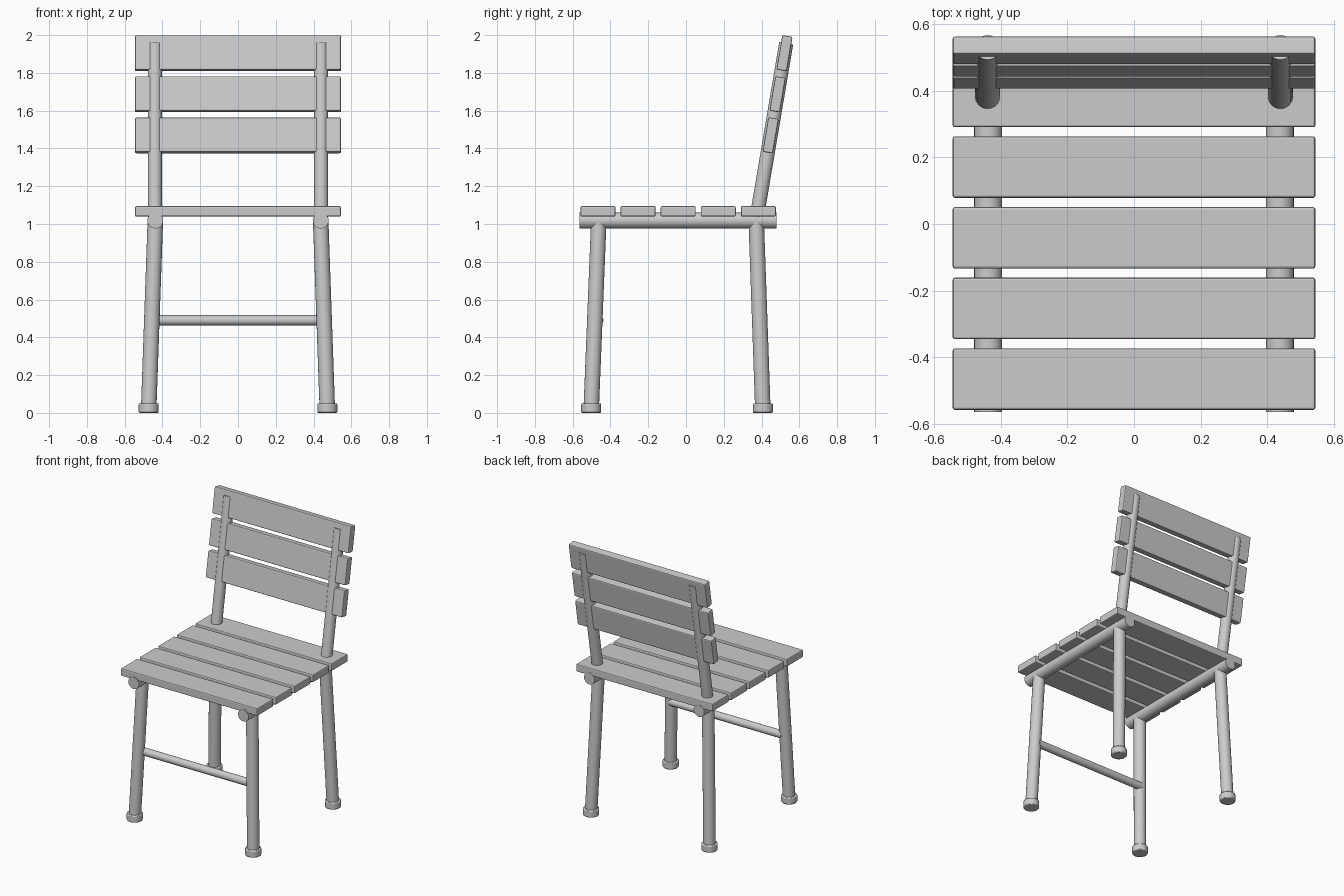
import bpy
from math import radians, sin, cos, tan
from mathutils import Vector

if "Cube" in bpy.data.objects:
    bpy.data.objects.remove(bpy.data.objects["Cube"])

TILT = radians(9.6)


def bevel(obj, width, segments=2):
    mod = obj.modifiers.new("soft_edges", 'BEVEL')
    mod.width = width
    mod.segments = segments
    mod.limit_method = 'ANGLE'


def tube(name, start, end, radius, edge=0.0):
    a, b = Vector(start), Vector(end)
    bpy.ops.mesh.primitive_cylinder_add(vertices=32, radius=radius,
                                        depth=(b - a).length, location=(a + b) / 2)
    obj = bpy.context.object
    obj.name = name
    obj.rotation_euler = (b - a).to_track_quat('Z', 'Y').to_euler()
    bpy.ops.object.shade_smooth_by_angle(angle=radians(30))
    if edge:
        bevel(obj, edge)
    return obj


def slat(name, location, tilt=0.0):
    bpy.ops.mesh.primitive_cube_add(size=1, location=location)
    obj = bpy.context.object
    obj.name = name
    obj.scale = (1.09, 0.185, 0.055)
    bpy.ops.object.transform_apply(location=False, rotation=False, scale=True)
    obj.rotation_euler.x = tilt
    bevel(obj, 0.007)
    return obj


# Seat slats
for i in range(5):
    slat(f"seat_slat_{i + 1}", (0, -0.466 + 0.2123 * i, 1.067))

# Leaning backrest slats
for i in range(3):
    z = 1.469 + 0.2175 * i
    slat(f"back_slat_{i + 1}", (0, 0.448 + (z - 1.469) * tan(TILT), z),
         radians(90) - TILT)

for side, s in (("left", -1), ("right", 1)):
    # Seat rail
    tube(f"{side}_seat_rail", (s * 0.438, -0.565, 1.018), (s * 0.438, 0.478, 1.018), 0.042)
    # Backrest post
    post = [(s * 0.44, 0.448 + (z - 1.469) * tan(TILT), z) for z in (1.03, 1.957)]
    tube(f"{side}_back_post", *post, 0.0375)
    # Splayed legs with rubber feet
    for end, top, bottom in (("front", -0.462, -0.502), ("back", 0.372, 0.407)):
        tube(f"{end}_{side}_leg", (s * 0.473, bottom, 0.015), (s * 0.438, top, 1.01), 0.041)
        tube(f"{end}_{side}_foot", (s * 0.473, bottom, 0), (s * 0.473, bottom, 0.05), 0.053, 0.006)

# Front stretcher
tube("front_stretcher", (-0.45, -0.464, 0.49), (0.45, -0.464, 0.49), 0.027)
